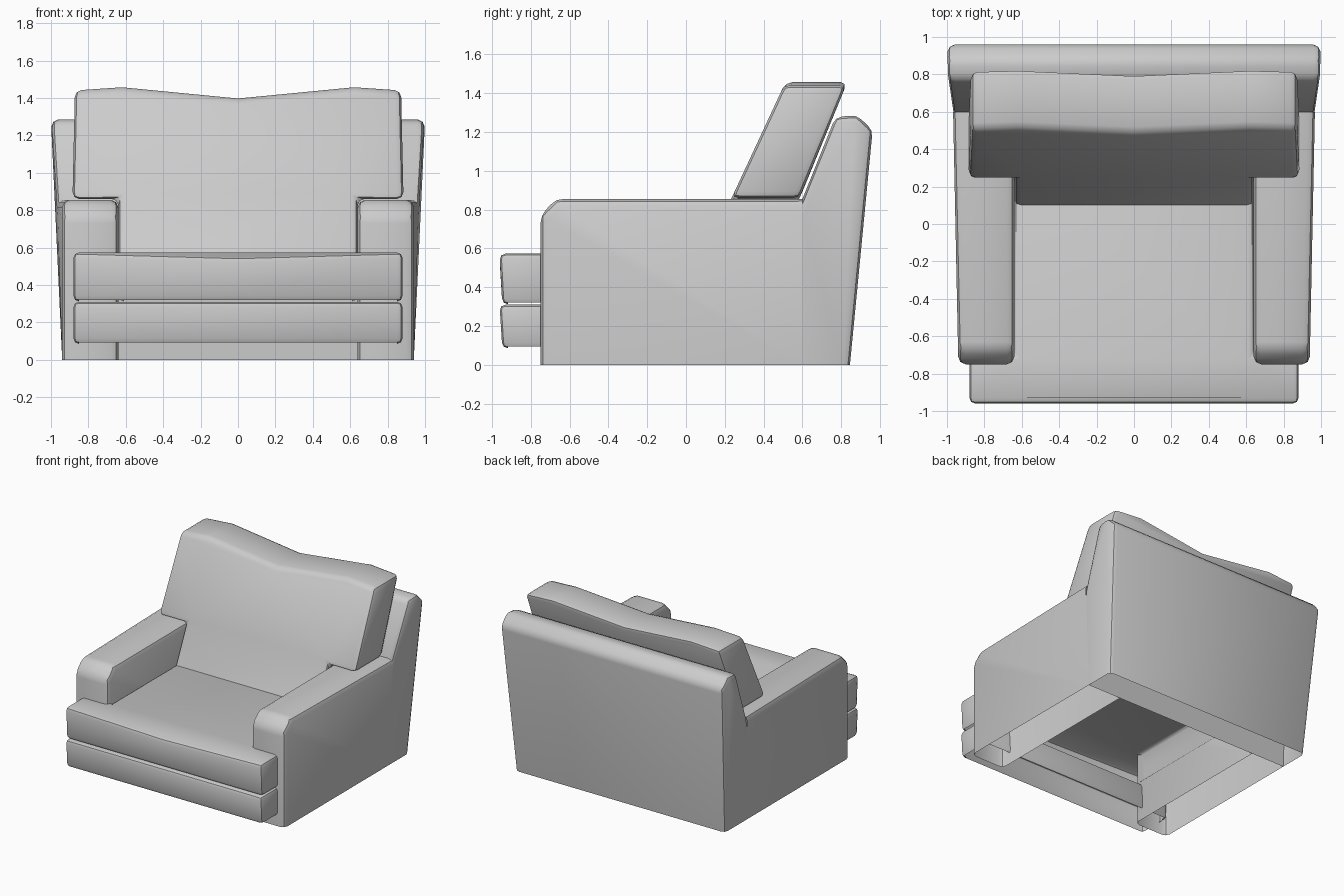
import bpy, bmesh, math
from mathutils import Vector

if "Cube" in bpy.data.objects:
    bpy.data.objects.remove(bpy.data.objects["Cube"])


def prism(name, outline, offset, bevel=0.03, keep=lambda a, b: True,
          shape=None, drop=lambda c: False, mirror=False):
    """Extrude an outline, reshape it, round chosen edges, drop hidden faces."""
    bm = bmesh.new()
    face = bm.faces.new([bm.verts.new(p) for p in outline])
    new = bmesh.ops.extrude_face_region(bm, geom=[face], use_keep_orig=True)["geom"]
    for v in new:
        if isinstance(v, bmesh.types.BMVert):
            v.co += Vector(offset)
    edges = [e for e in bm.edges if keep(e.verts[0].co, e.verts[1].co)]
    if shape:
        for v in bm.verts:
            v.co = Vector(shape(v.co.copy()))
    bmesh.ops.recalc_face_normals(bm, faces=bm.faces)
    bmesh.ops.bevel(bm, geom=edges, offset=bevel, offset_type='OFFSET',
                    segments=2, profile=0.5, affect='EDGES', clamp_overlap=True)
    gone = [f for f in bm.faces if drop(f)]
    bmesh.ops.delete(bm, geom=gone, context='FACES')
    me = bpy.data.meshes.new(name)
    bm.to_mesh(me)
    bm.free()
    for p in me.polygons:
        p.use_smooth = True
    me.set_sharp_from_angle(angle=math.radians(35))
    ob = bpy.data.objects.new(name, me)
    bpy.context.collection.objects.link(ob)
    if mirror:
        ob.modifiers.new("mirror", 'MIRROR')
    return ob


def flare(c):
    """Outer sides lean outward toward the top rear."""
    if abs(c.x) > 0.9:
        t = max(0, (c.y + 0.75) / 1.6) ** 2
        c.x += math.copysign(0.06 * c.z / 1.28 * min(t, 1), c.x)
    return c


def open_below(z):
    return lambda f: f.normal.z < -0.9 and f.calc_center_median().z < z


# Arms: hollow boxes with a clipped front top corner
prism("arms",
      [(0.64, y, z) for y, z in
       [(-0.75, 0), (-0.75, 0.77), (-0.67, 0.855), (0.6, 0.855), (0.6, 0)]],
      (0.30, 0, 0), 0.04,
      keep=lambda a, b: max(a.z, b.z) > 0.01 and min(a.y, b.y) < 0.59,
      shape=flare,
      drop=lambda f: all(v.co.z < 0.001 for v in f.verts)
      or all(v.co.y > 0.599 for v in f.verts),
      mirror=True)

# Back frame: leaning full-width wedge, open underneath
prism("back_frame",
      [(-0.94, y, z) for y, z in
       [(0.6, 0), (0.6, 0.855), (0.77, 1.277), (0.88, 1.287),
        (0.962, 1.21), (0.845, 0)]],
      (1.88, 0, 0), 0.035,
      keep=lambda a, b: max(a.z, b.z) > 0.01 and max(a.y, b.y) > 0.61,
      shape=flare,
      drop=lambda f: all(v.co.z < 0.001 for v in f.verts))

# Lower front cushion
prism("lower_front_cushion",
      [(-0.88, -0.947, 0.085), (0.88, -0.947, 0.085),
       (0.88, -0.66, 0.085), (-0.88, -0.66, 0.085)],
      (0, -0.014, 0.225), 0.03, drop=open_below(0.1))


# Seat cushion: T-shaped in plan with a slight sag at the front
def sag(c):
    if c.z > 0.5 and abs(c.x) < 0.01 and c.y < 0:
        c.z -= 0.025
    return c


seat_half = [(0.88, -0.947), (0.88, -0.68), (0.64, -0.68), (0.64, 0.3)]
seat_plan = [(0, -0.947)] + seat_half + [(-x, y) for x, y in reversed(seat_half)]
prism("seat_cushion", [(x, y, 0.312) for x, y in seat_plan],
      (0, -0.014, 0.262), 0.03,
      keep=lambda a, b: not (a.x == 0 and b.x == 0),
      shape=sag, drop=open_below(0.33))

# Back cushion: T-shaped in elevation with a dipped top, leaning back
back_half = [(0.64, 0.5), (0.64, 0.86), (0.885, 0.86), (0.872, 1.44), (0.62, 1.457)]
back_outline = back_half + [(0, 1.397)] + [(-x, z) for x, z in reversed(back_half)]
prism("back_cushion",
      [(x, 0.235 + 0.465 * (z - 0.86), z) for x, z in back_outline],
      (0, 0.35, 0), 0.035,
      keep=lambda a, b: max(a.z, b.z) > 0.51
      and not (abs(a.x - b.x) < 0.001 and a.z > 1.39 and b.z > 1.39
               and abs(a.x) < 0.7),
      shape=lambda c: (c.x, c.y - (0.03 if c.z > 1.3 and c.y > 0.7 else 0), c.z))
